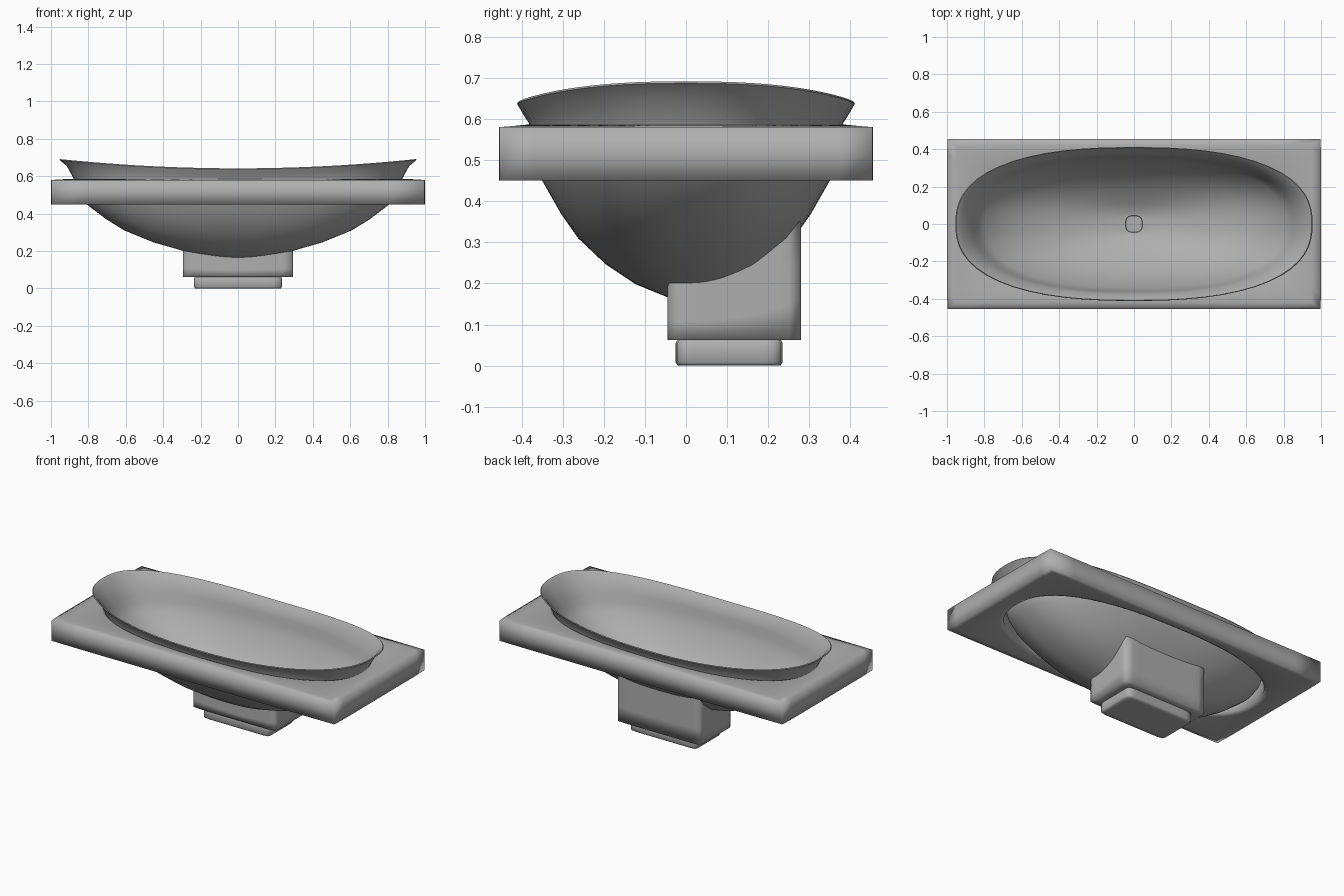
import bpy, bmesh
from math import sin, cos, pi, radians

cube = bpy.data.objects.get("Cube")
if cube:
    bpy.data.objects.remove(cube, do_unlink=True)

SIDES = 64
BOWL_POWER = 2.45

ceramic = bpy.data.materials.new("grey ceramic")
ceramic.use_nodes = True
grey = (0.43, 0.43, 0.43, 1)
ceramic.diffuse_color = grey
ceramic.node_tree.nodes["Principled BSDF"].inputs["Base Color"].default_value = grey


def ring(a, b, power, height, cy=0):
    """Superellipse loop; height is a number or a function of x and y."""
    pts = []
    for i in range(SIDES):
        t = 2 * pi * i / SIDES
        c, s = cos(t), sin(t)
        k = (abs(c) ** power + abs(s) ** power) ** (-1 / power)
        x, y = a * c * k, cy + b * s * k
        pts.append((x, y, height(x, y) if callable(height) else height))
    return pts


def loft(name, rings, cap_start=False, cap_end=False, wrap=False, sharp=None):
    """Skin a list of rings into a smooth mesh object."""
    bm = bmesh.new()
    loops = [[bm.verts.new(p) for p in r] for r in rings]
    pairs = list(zip(loops, loops[1:]))
    if wrap:
        pairs.append((loops[-1], loops[0]))
    for lo, hi in pairs:
        for i in range(SIDES):
            j = (i + 1) % SIDES
            bm.faces.new((lo[i], lo[j], hi[j], hi[i]))
    if cap_start:
        bm.faces.new(loops[0][::-1])
    if cap_end:
        bm.faces.new(loops[-1])
    bmesh.ops.recalc_face_normals(bm, faces=bm.faces)
    for f in bm.faces:
        f.smooth = True
    mesh = bpy.data.meshes.new(name)
    bm.to_mesh(mesh)
    bm.free()
    mesh.materials.append(ceramic)
    obj = bpy.data.objects.new(name, mesh)
    bpy.context.collection.objects.link(obj)
    if sharp:
        bpy.ops.object.select_all(action="DESELECT")
        obj.select_set(True)
        bpy.context.view_layer.objects.active = obj
        bpy.ops.object.shade_smooth_by_angle(angle=radians(sharp))
    return obj


# Underside profile of the bowl: share of full width, height
UNDER = [(0, .155), (.12, .165), (.35, .198), (.56, .247),
         (.75, .31), (.87, .37), (1, .45), (1.045, .5)]


def under_height(x, y):
    r = (abs(x / .81) ** BOWL_POWER + abs(y / .35) ** BOWL_POWER) ** (1 / BOWL_POWER)
    for (r0, z0), (r1, z1) in zip(UNDER, UNDER[1:]):
        if r <= r1:
            return z0 + (z1 - z0) * (r - r0) / (r1 - r0)
    return UNDER[-1][1]


def rim_curve(base):
    """Rim height that rises towards both ends."""
    return lambda x, y: base + .05 * (x / .955) ** 2


def bowl_ring(a, b, z):
    return ring(a, b, BOWL_POWER, z)


# Bowl: outside, flared rim, inside, drain
outside = [bowl_ring(.81 * r, .35 * r, z) for r, z in UNDER[1:]]
rim = [bowl_ring(.865, .376, .56), bowl_ring(.88, .382, .59),
       bowl_ring(.915, .394, rim_curve(.608)), bowl_ring(.955, .411, rim_curve(.637)),
       bowl_ring(.95, .408, rim_curve(.642)), bowl_ring(.925, .395, rim_curve(.625)),
       bowl_ring(.88, .375, .602), bowl_ring(.855, .363, .56)]
inside = [bowl_ring(.81 * r - .012, .35 * r - .01, z + .014) for r, z in UNDER[:1:-1]]
drain = [bowl_ring(.1, .06, .182), ring(.045, .045, 3, .18),
         ring(.043, .043, 3, .172)]
loft("bowl", outside + rim + inside + drain, True, True, sharp=50)

# Slab surround with an oval opening
BOX = 200
loft("surround", [
    ring(.87, .382, BOWL_POWER, .46), ring(.9, .4, BOWL_POWER, .45),
    ring(.96, .425, BOX, .45), ring(1, .455, BOX, .45),
    ring(1, .455, BOX, .515), ring(1, .455, BOX, .58),
    ring(.95, .42, BOX, .583), ring(.895, .39, BOWL_POWER, .586),
    ring(.875, .378, BOWL_POWER, .58)], wrap=True)


# Pedestal that rises to meet the bowl's underside
def pedestal_ring(share):
    def height(x, y):
        return .062 + share * (under_height(x, y) + .004 - .062)
    return ring(.295, .1625, 24, height, .1175)


loft("pedestal", [ring(.24, .12, 24, .062, .1175)]
     + [pedestal_ring(s) for s in (0, .33, .67, 1)], cap_start=True)

# Foot plate below the pedestal
loft("foot", [ring(.2, .1, 20, 0, .105), ring(.229, .125, 20, 0, .105),
              ring(.235, .13, 20, .008, .105), ring(.235, .13, 20, .035, .105),
              ring(.235, .13, 20, .055, .105), ring(.229, .125, 20, .064, .105)], True, True)
